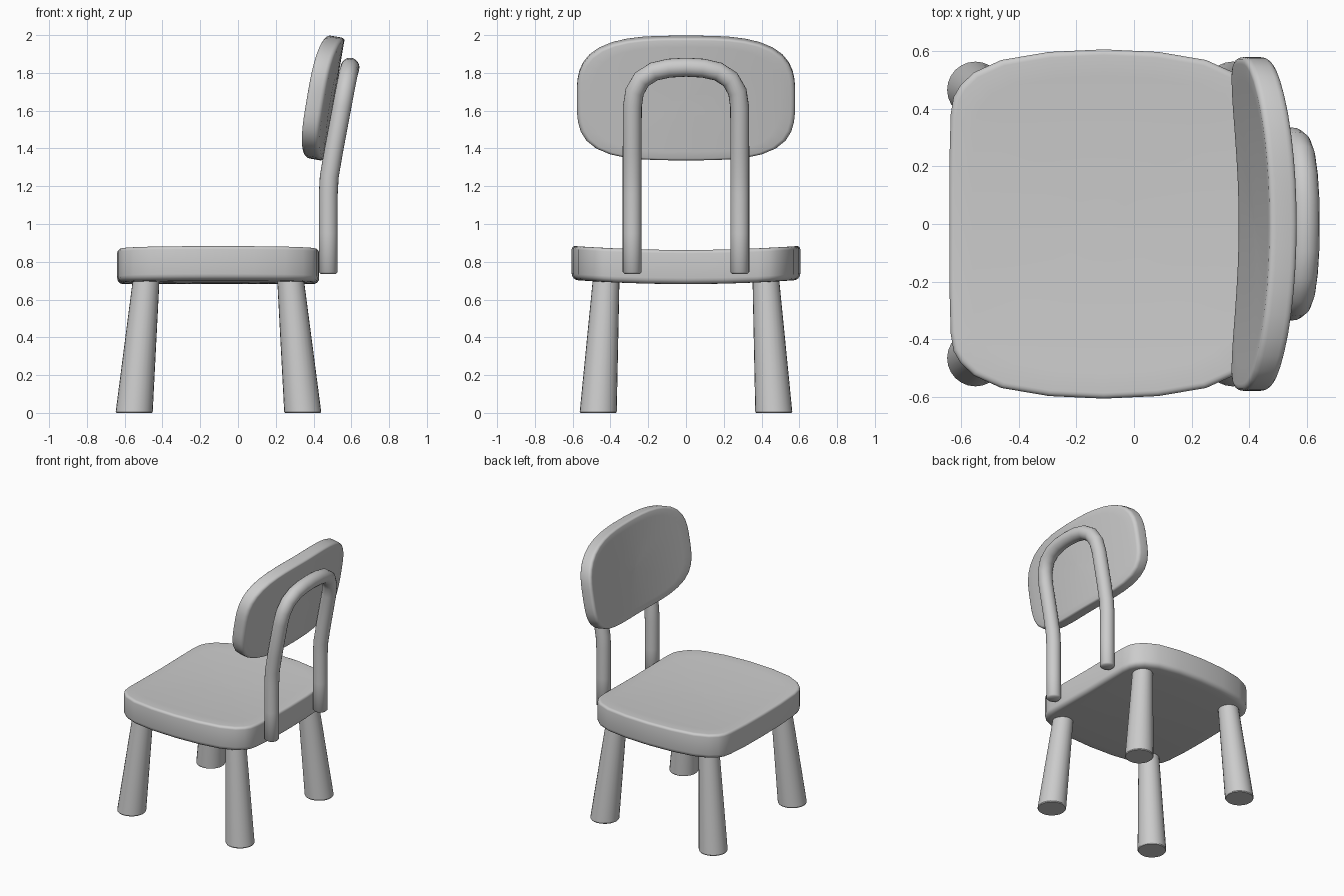
import bpy, bmesh, math
from mathutils import Matrix, Vector

if "Cube" in bpy.data.objects:
    bpy.data.objects.remove(bpy.data.objects["Cube"])

grey = bpy.data.materials.new("plain grey")
grey.diffuse_color = (0.6, 0.6, 0.6, 1)
grey.use_nodes = True
grey.node_tree.nodes["Principled BSDF"].inputs["Base Color"].default_value = grey.diffuse_color


def finish(obj, angle=50):
    if not obj.data.materials:
        obj.data.materials.append(grey)
    bpy.ops.object.select_all(action='DESELECT')
    obj.select_set(True)
    bpy.context.view_layer.objects.active = obj
    bpy.ops.object.shade_smooth_by_angle(angle=math.radians(angle))


def add_mesh(name, bm):
    bmesh.ops.recalc_face_normals(bm, faces=bm.faces)
    me = bpy.data.meshes.new(name)
    bm.to_mesh(me)
    bm.free()
    obj = bpy.data.objects.new(name, me)
    bpy.context.collection.objects.link(obj)
    return obj


def loft(bm, rings):
    """Join equal rings of points with quads."""
    vs = [[bm.verts.new(p) for p in r] for r in rings]
    n = len(vs[0])
    for a, b in zip(vs, vs[1:]):
        for i in range(n):
            j = (i + 1) % n
            bm.faces.new((a[i], a[j], b[j], b[i]))
    return vs


def cushion(name, outline, thick, top_r, bot_r, place):
    """Rounded slab made of concentric rings, each point mapped by place()."""
    half = thick / 2
    levels = [(s, -half) for s in (0.03, 0.3, 0.6, 0.85)]
    for r, sign in ((bot_r, -1), (top_r, 1)):
        arc = [(1 - r * (1 - math.sin(t)) / 0.55, sign * (half - r + r * math.cos(t)))
               for t in (k * math.pi / 8 for k in range(5))]
        levels += arc if sign < 0 else arc[::-1]
    levels += [(s, half) for s in (0.85, 0.6, 0.3, 0.03)]
    bm = bmesh.new()
    vs = loft(bm, [[place(u * s, v * s, w) for u, v in outline] for s, w in levels])
    bm.faces.new(vs[0])
    bm.faces.new(vs[-1])
    finish(add_mesh(name, bm))


# Seat: bowed rounded square, dished across its width
quarter = [(0.535, 0), (0.535, 0.2), (0.53, 0.38), (0.52, 0.44), (0.497, 0.48),
           (0.45, 0.525), (0.355, 0.568), (0.19, 0.596), (0, 0.605)]
half_outline = quarter + [(-x, y) for x, y in quarter[-2::-1]]
seat_outline = half_outline + [(x, -y) for x, y in half_outline[-2:0:-1]]
cushion("seat", seat_outline, 0.18, 0.018, 0.032,
        lambda u, v, w: (u - 0.105, v, 0.772 + w + 0.022 * (v / 0.6) ** 2))


# Backrest: squarish oval, leaning back and wrapped towards the sitter
def squircle(a, b, n=48):
    pts = []
    for k in range(n):
        t = 2 * math.pi * k / n
        c, s = math.cos(t), math.sin(t)
        p = 3.0 if s > 0 else 3.6
        r = (abs(c) ** p + abs(s) ** p) ** (-1 / p)
        pts.append((a * r * c, b * r * s))
    return pts


lean = Matrix.Rotation(math.radians(9.7), 3, 'Y')
cushion("backrest", squircle(0.578, 0.33), 0.095, 0.022, 0.022,
        lambda u, v, w: Vector((0.463, 0, 1.667))
        + lean @ Vector((w - 0.16 * u * u, u, v)))

# Back frame: one bent tube, upright then leaning with an arched top
side = [(0.478, 0.285, 0.735), (0.478, 0.285, 0.95), (0.478, 0.285, 1.16),
        (0.483, 0.285, 1.25), (0.505, 0.285, 1.38), (0.55, 0.284, 1.62),
        (0.565, 0.272, 1.70), (0.578, 0.235, 1.765), (0.587, 0.17, 1.807),
        (0.592, 0.09, 1.825)]
path = side + [(0.593, 0, 1.83)] + [(x, -y, z) for x, y, z in reversed(side)]
path = [Vector(p) for p in path]
rings = []
for i, p in enumerate(path):
    t = (path[min(i + 1, len(path) - 1)] - path[max(i - 1, 0)]).normalized()
    if i in (0, len(path) - 1):
        t = Vector((0, 0, 1 if i == 0 else -1))
    e1 = (Vector((1, 0, 0)) - t * t.x).normalized()
    e2 = t.cross(e1)
    ring = lambda r, off: [p + t * off + r * (math.cos(a) * e1 + math.sin(a) * e2)
                           for a in (math.tau * k / 20 for k in range(20))]
    if i == 0:
        rings.append(ring(0.04, 0))
        rings.append(ring(0.05, 0.01))
    elif i == len(path) - 1:
        rings.append(ring(0.05, -0.01))
        rings.append(ring(0.04, 0))
    else:
        rings.append(ring(0.05, 0))
bm = bmesh.new()
vs = loft(bm, rings)
bm.faces.new(vs[0])
bm.faces.new(vs[-1])
finish(add_mesh("back_frame", bm))

# Legs: tapered and splayed, with level feet
for label, foot_x, top_x in (("front", -0.55, -0.485), ("rear", 0.343, 0.277)):
    for where, sy in (("left", -1), ("right", 1)):
        bm = bmesh.new()
        levels = [(0, 0.094), (0.006, 0.098), (0.72, 0.07)]
        rings = []
        for z, r in levels:
            f = z / 0.72
            cx, cy = foot_x + (top_x - foot_x) * f, sy * (0.465 - 0.043 * f)
            rings.append([(cx + r * math.cos(math.tau * k / 24),
                           cy + r * math.sin(math.tau * k / 24), z) for k in range(24)])
        vs = loft(bm, rings)
        bm.faces.new(vs[0])
        bm.faces.new(vs[-1])
        finish(add_mesh(f"{label}_leg_{where}", bm), 30)
